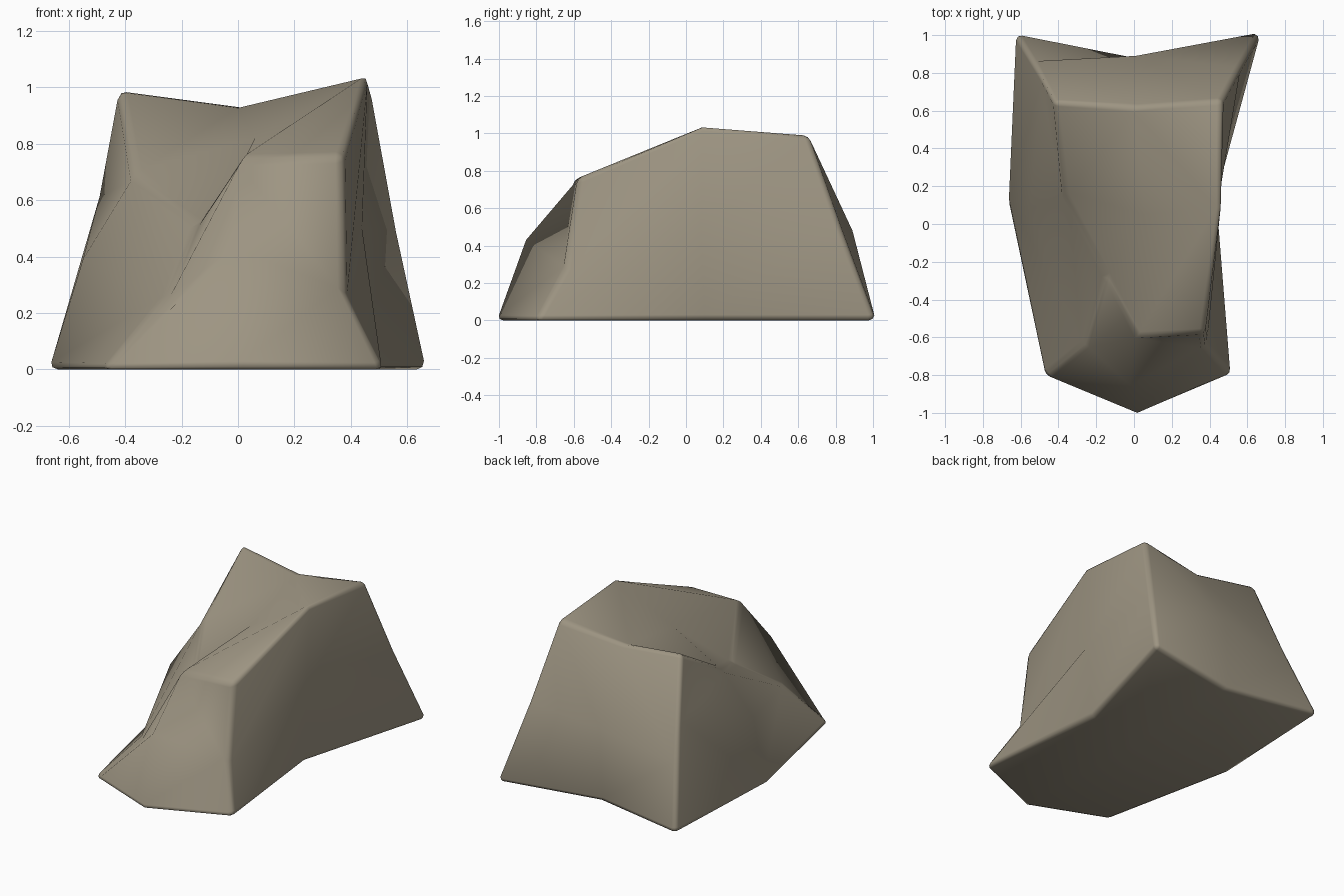
import bpy, bmesh

if "Cube" in bpy.data.objects:
    bpy.data.objects.remove(bpy.data.objects["Cube"])

# Boulder = a cube cut once in each direction, its points pushed into a rough rock.
# Layers bottom -> top, rows front -> back, points left -> right.
LAYERS = [
    [(-.48, -.81, 0), (.02, -1.01, 0), (.525, -.80, 0),
     (-.67, .09, 0), (0, 0, 0), (.42, .10, 0),
     (-.63, 1.014, 0), (.01, .885, 0), (.675, 1.014, 0)],
    [(-.26, -.64, .26), (-.02, -.855, .43), (.385, -.65, .26),
     (-.55, .08, .39), None, (.44, .08, .50),
     (-.52, .83, .49), (.01, .89, .48), (.565, .83, .49)],
    [(-.14, -.28, .51), (.02, -.60, .755), (.375, -.58, .76),
     (-.37, .17, .70), (.06, .05, .82), (.46, .09, 1.045),
     (-.425, .65, 1.0), (.02, .62, .94), (.468, .66, .99)],
]

bm = bmesh.new()
grid = {}
for k, layer in enumerate(LAYERS):
    for n, co in enumerate(layer):
        if co:
            grid[n % 3, n // 3, k] = bm.verts.new(co)

# Four quads on each of the six sides
for axis in range(3):
    for side in (0, 2):
        for a in range(2):
            for b in range(2):
                quad = []
                for da, db in ((0, 0), (1, 0), (1, 1), (0, 1)):
                    key = [a + da, b + db]
                    key.insert(axis, side)
                    quad.append(grid[tuple(key)])
                bm.faces.new(quad)

# Folds across the twisted quads, as pairs of grid positions
FOLDS = ("001 102", "002 112", "102 212", "122 212",   # front and top
         "012 001", "012 021", "010 001",              # left
         "201 102", "021 120", "121 220")              # front right, back
for fold in FOLDS:
    ends = [grid[tuple(map(int, p))] for p in fold.split()]
    bmesh.ops.connect_verts(bm, verts=ends)

bmesh.ops.recalc_face_normals(bm, faces=bm.faces)
for f in bm.faces:
    f.smooth = True

# Only the twelve edges of the starting cube are rounded
weight = bm.edges.layers.float.new("bevel_weight_edge")
where = {v: key for key, v in grid.items()}
for e in bm.edges:
    a, b = (where[v] for v in e.verts)
    shared = [i for i in range(3) if a[i] == b[i] and a[i] != 1]
    e[weight] = 1.0 if len(shared) == 2 else 0.0

mesh = bpy.data.meshes.new("boulder")
bm.to_mesh(mesh)
bm.free()
rock = bpy.data.objects.new("boulder", mesh)
bpy.context.collection.objects.link(rock)

# Softened sharp edges
bevel = rock.modifiers.new("soft_edges", 'BEVEL')
bevel.width = 0.03
bevel.segments = 2
bevel.limit_method = 'WEIGHT'

# Single stone colour
stone = bpy.data.materials.new("warm_grey_stone")
stone.diffuse_color = (0.34, 0.30, 0.225, 1)
stone.use_nodes = True
stone.node_tree.nodes["Principled BSDF"].inputs["Base Color"].default_value = stone.diffuse_color
mesh.materials.append(stone)
